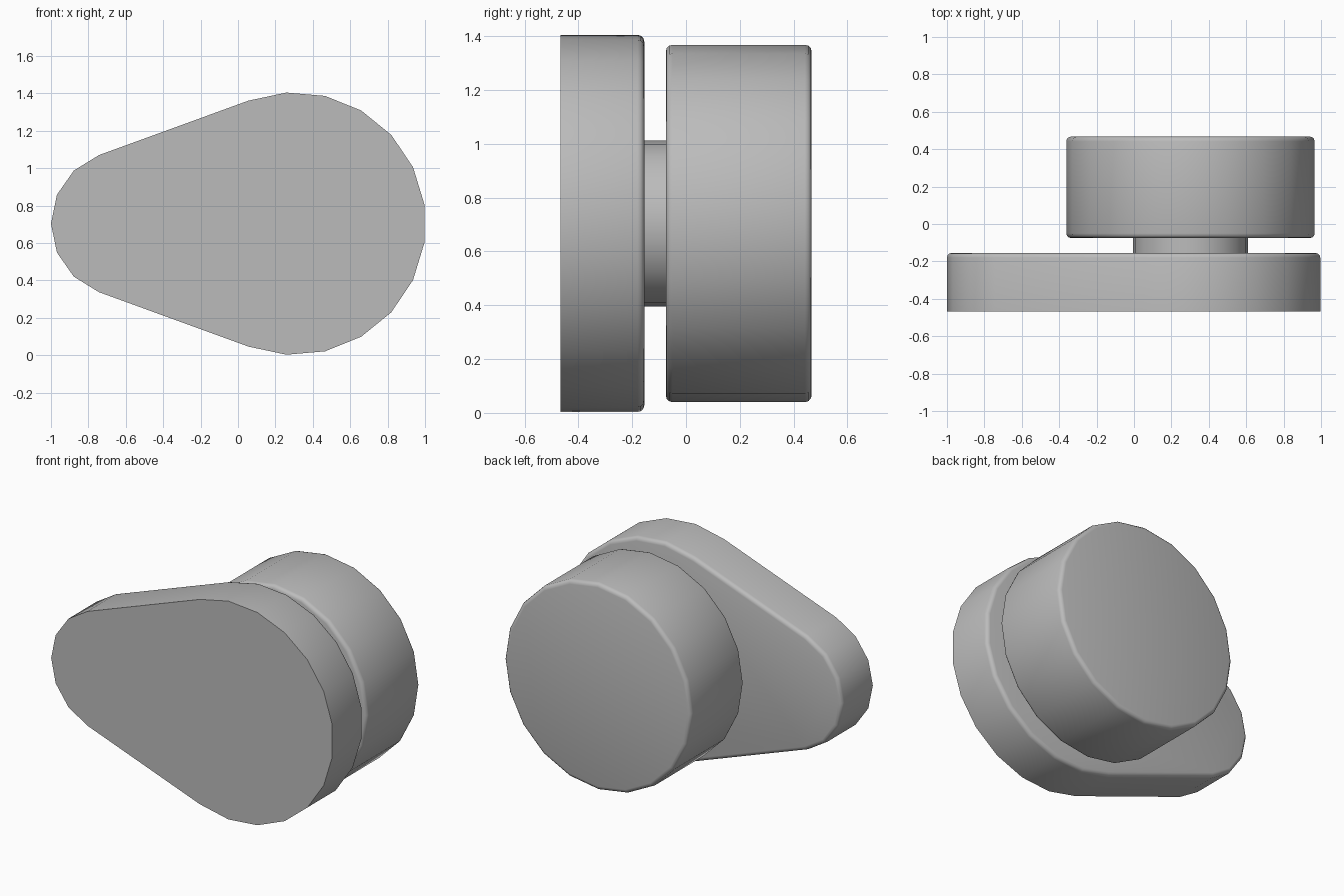
import bpy
import bmesh
from math import cos, sin, radians

cube = bpy.data.objects.get("Cube")
if cube:
    bpy.data.objects.remove(cube)

CX, CZ = 0.302, 0.704   # shared axis of the round parts

grey = bpy.data.materials.new("plain grey")
grey.use_nodes = True
colour = (0.5, 0.5, 0.5, 1)
grey.diffuse_color = colour
grey.node_tree.nodes["Principled BSDF"].inputs["Base Color"].default_value = colour


def arc(cx, radius, angles):
    return [(cx + radius * cos(radians(a)), CZ + radius * sin(radians(a))) for a in angles]


def extrude(name, outline, y0, y1, round_front=0, round_back=0):
    """Extrude an x-z outline from y0 to y1 and round the chosen rims."""
    bm = bmesh.new()
    front = bm.faces.new([bm.verts.new((x, y0, z)) for x, z in outline])
    result = bmesh.ops.extrude_face_region(bm, geom=[front], use_keep_orig=True)
    moved = [v for v in result["geom"] if isinstance(v, bmesh.types.BMVert)]
    bmesh.ops.translate(bm, verts=moved, vec=(0, y1 - y0, 0))
    bmesh.ops.recalc_face_normals(bm, faces=bm.faces)
    for y, size in ((y0, round_front), (y1, round_back)):
        if size:
            rim = [e for e in bm.edges if all(abs(v.co.y - y) < 1e-5 for v in e.verts)]
            bmesh.ops.bevel(bm, geom=rim, offset=size, segments=3, profile=0.5,
                            affect='EDGES', clamp_overlap=True)
    mesh = bpy.data.meshes.new(name)
    bm.to_mesh(mesh)
    bm.free()
    mesh.materials.append(grey)
    obj = bpy.data.objects.new(name, mesh)
    bpy.context.collection.objects.link(obj)
    bpy.ops.object.select_all(action='DESELECT')
    obj.select_set(True)
    bpy.context.view_layer.objects.active = obj
    bpy.ops.object.shade_smooth_by_angle(angle=radians(35))
    return obj


# Teardrop plate: a large arc and a small arc joined by tangents
big_end = arc(CX, 0.702, [-110.5 + 17 * i for i in range(14)])
small_end = arc(-0.61, 0.39, [110 + 140 / 6 * i for i in range(7)])
extrude("teardrop_plate", big_end + small_end, -0.467, -0.155, round_back=0.025)

# Neck between plate and drum
circle = [18 * i for i in range(20)]
extrude("neck", arc(CX, 0.308, circle), -0.165, -0.065)

# Thick round drum
extrude("drum", arc(CX, 0.664, circle), -0.075, 0.467, 0.025, 0.025)
